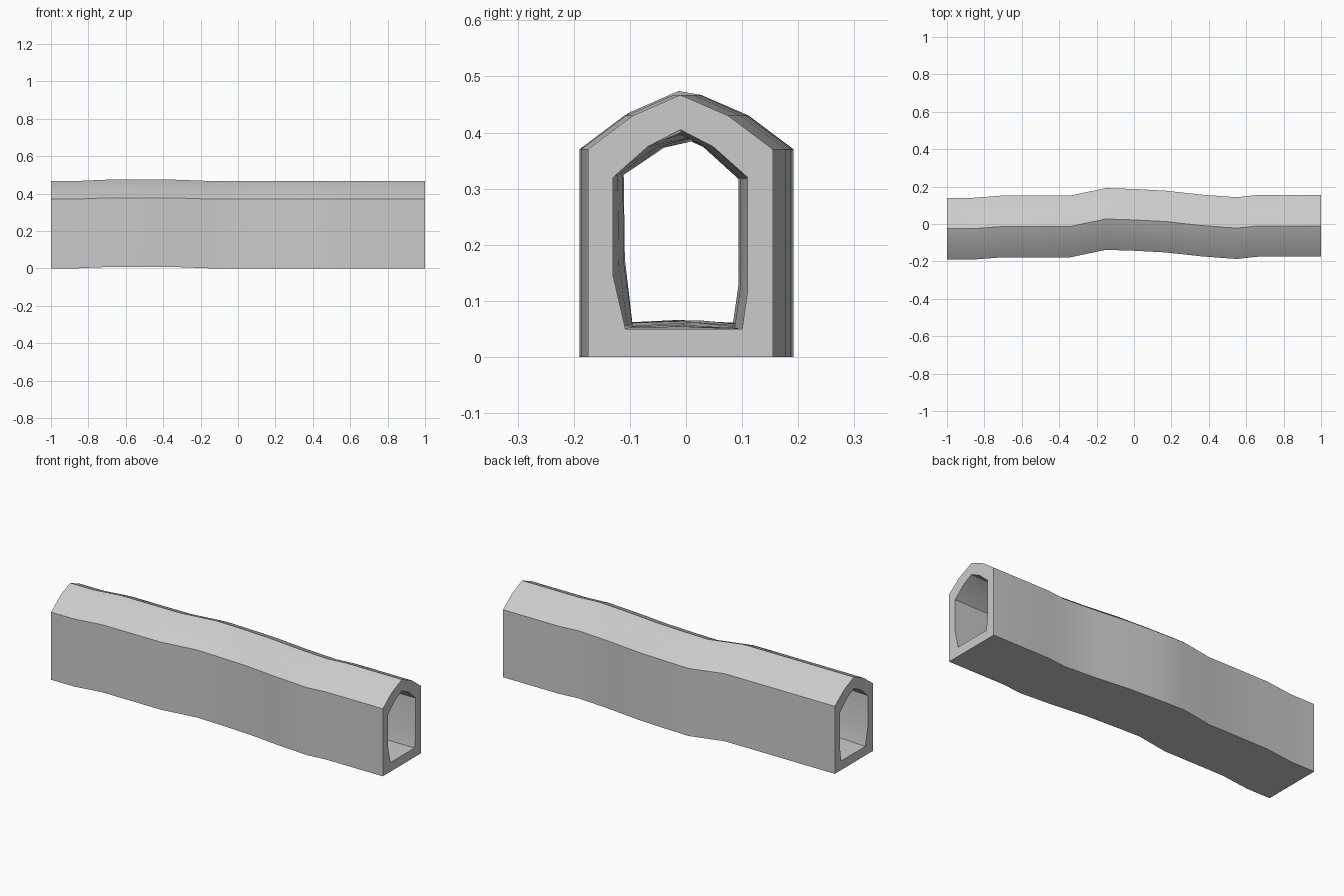
import bpy, bmesh, math

if "Cube" in bpy.data.objects:
    bpy.data.objects.remove(bpy.data.objects["Cube"])

# path stations: x, sideways shift, lift, interior roughness (0..1)
path = [(-1, -.025, 0, 0), (-.86, -.025, 0, .3), (-.7, -.013, .007, .6),
        (-.34, -.013, .007, .5), (-.15, .027, 0, 1), (0, .022, 0, .8),
        (.17, .013, 0, .8), (.36, -.008, 0, .5), (.55, -.022, 0, .2),
        (.66, -.01, 0, .3), (1, -.01, 0, 0)]

# matching cross-sections (y, z), ten points each
outer = [(0, 0), (.165, 0), (.165, .145), (.165, .37), (.085, .43),
         (0, .467), (-.085, .43), (-.165, .37), (-.165, .145), (-.165, 0)]
inner = [(0, .05), (.11, .05), (.12, .12), (.12, .32), (.058, .375),
         (0, .405), (-.058, .375), (-.12, .32), (-.12, .145), (-.098, .05)]
# how the rough interior departs from the clean mouth profile
rough = [(0, .015), (-.008, .006), (-.006, .02), (-.006, -.008), (-.008, -.002),
         (0, -.017), (-.008, -.002), (-.018, .005), (-.016, .03), (-.024, .006)]

bm = bmesh.new()


def ring(profile, x, dy, dz):
    return [bm.verts.new((x, y + dy, z + dz)) for y, z in profile]


def bridge(a, b):
    n = len(a)
    for i in range(n):
        j = (i + 1) % n
        bm.faces.new((a[i], a[j], b[j], b[i]))


# outer shell and bored interior swept along the path
outs, ins = [], []
for x, dy, dz, k in path:
    outs.append(ring(outer, x, dy, dz))
    bore = [(y + k * a, z + k * b) for (y, z), (a, b) in zip(inner, rough)]
    ins.append(ring(bore, x, dy, dz))
for rings in (outs, ins):
    for a, b in zip(rings, rings[1:]):
        bridge(a, b)

# flat end mouths
bridge(outs[0], ins[0])
bridge(outs[-1], ins[-1])
bmesh.ops.recalc_face_normals(bm, faces=bm.faces)

mesh = bpy.data.meshes.new("tunnel")
bm.to_mesh(mesh)
bm.free()
tunnel = bpy.data.objects.new("tunnel", mesh)
bpy.context.collection.objects.link(tunnel)
bpy.context.view_layer.objects.active = tunnel
tunnel.select_set(True)
bpy.ops.object.shade_smooth_by_angle(angle=math.radians(30))
